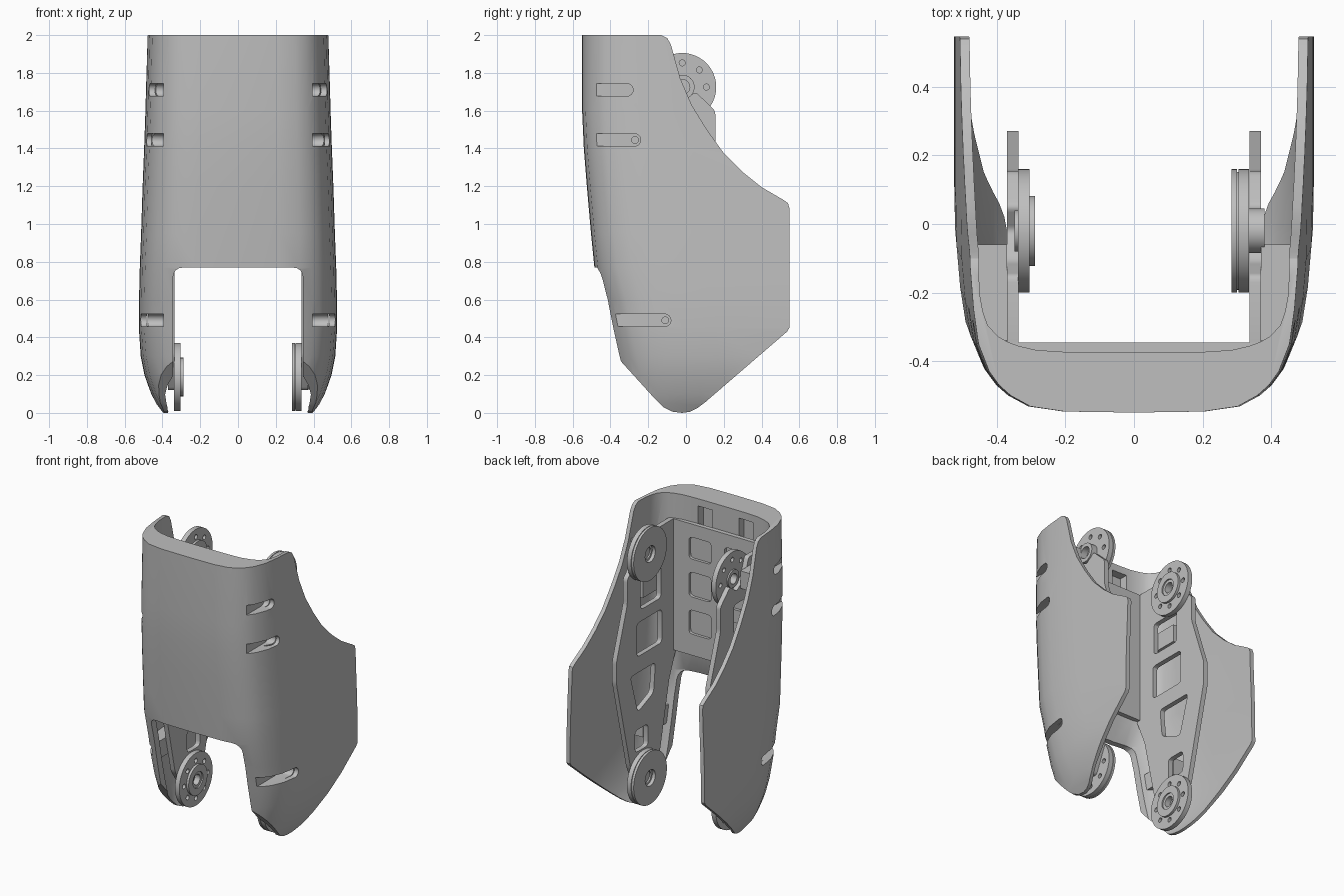
import bpy, bmesh, math
from mathutils import Vector

cube = bpy.data.objects.get("Cube")
if cube:
    bpy.data.objects.remove(cube, do_unlink=True)

grey = bpy.data.materials.new("light grey plastic")
grey.use_nodes = True
GREY = (0.52, 0.52, 0.52, 1)
grey.diffuse_color = GREY
grey.node_tree.nodes["Principled BSDF"].inputs["Base Color"].default_value = GREY


def finish(name, bm):
    """Turn a bmesh into a named object with outward normals."""
    bmesh.ops.recalc_face_normals(bm, faces=bm.faces)
    mesh = bpy.data.meshes.new(name)
    bm.to_mesh(mesh)
    bm.free()
    mesh.materials.append(grey)
    obj = bpy.data.objects.new(name, mesh)
    bpy.context.collection.objects.link(obj)
    return obj


def loft(name, rings):
    """Skin closed rings of points and cap both ends."""
    bm = bmesh.new()
    rows = [[bm.verts.new(p) for p in ring] for ring in rings]
    count = len(rows[0])
    for a, b in zip(rows, rows[1:]):
        for i in range(count):
            j = (i + 1) % count
            bm.faces.new((a[i], a[j], b[j], b[i]))
    bm.faces.new(rows[0])
    bm.faces.new(rows[-1])
    return finish(name, bm)


def prism(name, profile, lo, hi, axis="x"):
    """Extrude a flat profile along one axis."""
    place = {"x": lambda a, b, t: (t, a, b),
             "y": lambda a, b, t: (a, t, b),
             "z": lambda a, b, t: (a, b, t)}[axis]
    return loft(name, [[place(a, b, t) for a, b in profile] for t in (lo, hi)])


def rounded(points, radius, steps=4):
    """Replace the corners of a polygon with small curves."""
    pts = [Vector(p) for p in points]
    out = []
    for i, p in enumerate(pts):
        to_prev, to_next = pts[i - 1] - p, pts[(i + 1) % len(pts)] - p
        a = p + to_prev.normalized() * min(radius, to_prev.length * 0.45)
        b = p + to_next.normalized() * min(radius, to_next.length * 0.45)
        for s in range(steps + 1):
            t = s / steps
            q = a * (1 - t) ** 2 + p * 2 * t * (1 - t) + b * t * t
            out.append((q.x, q.y))
    return out


def rect(a0, a1, b0, b1):
    return [(a0, b0), (a1, b0), (a1, b1), (a0, b1)]


def circle(a, b, r, n=48):
    turn = 2 * math.pi / n
    return [(a + r * math.cos(i * turn), b + r * math.sin(i * turn)) for i in range(n)]


def combine(obj, tool, operation="DIFFERENCE"):
    """Apply a boolean and discard its tool."""
    tool.hide_render = True
    mod = obj.modifiers.new("cut", "BOOLEAN")
    mod.operation, mod.object, mod.solver = operation, tool, "EXACT"
    bpy.context.view_layer.objects.active = obj
    bpy.ops.object.modifier_apply(modifier=mod.name)
    bpy.data.objects.remove(tool, do_unlink=True)


def smooth(obj):
    bpy.ops.object.select_all(action="DESELECT")
    obj.select_set(True)
    bpy.context.view_layer.objects.active = obj
    bpy.ops.object.shade_smooth_by_angle(angle=math.radians(28))


# Shell: U-shaped section as (share of half width, distance behind the front)
BEND = [(0, 0), (0.42, 0.003), (0.63, 0.018), (0.75, 0.05), (0.82, 0.08), (0.88, 0.12),
        (0.945, 0.2), (0.975, 0.3), (0.995, 0.42), (1, 0.55)]
# Height, half width, front position
LEVELS = [(-0.02, 0.39, -0.33), (0.05, 0.435, -0.34), (0.1, 0.46, -0.345),
          (0.2, 0.495, -0.36), (0.3, 0.515, -0.38), (0.45, 0.525, -0.41),
          (0.6, 0.524, -0.44), (0.77, 0.52, -0.485), (0.95, 0.513, -0.503),
          (1.2, 0.505, -0.525), (1.4, 0.497, -0.541), (1.6, 0.49, -0.55), (2, 0.48, -0.55)]


def u_curve(width, front, squash, z):
    half = [(width * f, front + d * squash, z) for f, d in BEND] + [(width, 0.6, z)]
    return [(-x, y, z) for x, y, z in reversed(half[1:])] + half


rings = []
for z, width, front in LEVELS:
    thick = z > 0.8
    wall = 0.028 if z > 0.15 else 0.02
    inner = u_curve(width - wall, -0.375 if thick else front + 0.04, 0.4 if thick else 1, z)
    rings.append(u_curve(width, front, 1, z) + inner[::-1])
shell = loft("outer_shell", rings)

# Trim the shell to its side outline
outline = [(-0.7, 2.2), (-0.14, 2.2), (-0.13, 2), (-0.1, 1.985), (-0.08, 1.95),
           (-0.03, 1.77), (0.03, 1.63), (0.11, 1.5), (0.2, 1.375), (0.3, 1.275),
           (0.4, 1.195), (0.52, 1.125), (0.54, 1.11), (0.547, 1.085), (0.547, 0.45),
           (0.535, 0.43), (0.1, 0.055), (0.06, 0.025), (0.02, 0.006), (-0.02, 0),
           (-0.07, 0.006), (-0.12, 0.03), (-0.165, 0.075), (-0.36, 0.29), (-0.7, 0.66)]
combine(shell, prism("outline", outline, -1, 1), "INTERSECT")
notch = rounded(rect(-0.345, 0.345, -0.5, 0.77), 0.06)
combine(shell, prism("notch", notch, -1, 1, "y"))
for x0 in (0.06, -0.25):
    combine(shell, prism("pocket", rect(x0, x0 + 0.11, 1.78, 1.95), -0.43, -0.3, "y"))

# Mounting bosses with open slots: height, rounded slot end, screw
SLOTS = [(1.71, -0.28, False), (1.445, -0.24, True), (0.49, -0.08, True)]
for side in (1, -1):
    for z, y1, screw in SLOTS:
        boss = [(0.37, -0.34), (0.405, -0.34), (0.465, -0.22), (0.48, -0.06), (0.37, -0.06)]
        boss = [(side * x, y) for x, y in boss]
        combine(shell, prism("boss", boss, z - 0.06, z + 0.06, "z"), "UNION")
        end = [(y1 - 0.033 + 0.033 * math.sin(a), z - 0.033 * math.cos(a))
               for a in (math.pi * i / 12 for i in range(13))]
        slot = [(-0.6, z - 0.033)] + end + [(-0.6, z + 0.033)]
        combine(shell, prism("slot", slot, side * 0.395, side * 0.7))
        if screw:
            hole = circle(y1 - 0.03, z, 0.018, 16)
            combine(shell, prism("screw_hole", hole, side * 0.36, side * 0.42))
smooth(shell)

# Inner bracket: front panel with two columns of windows
panel = prism("bracket_front_panel", rect(-0.37, 0.37, 0.93, 1.83), -0.375, -0.345, "y")
for side in (1, -1):
    for z0, z1 in ((1.59, 1.74), (1.33, 1.5), (1.075, 1.24)):
        window = rounded(rect(0.05, 0.22, z0, z1), 0.03)
        window = [(side * x, z) for x, z in window]
        combine(panel, prism("window", window, -0.365, -0.3, "y"))
smooth(panel)

# Inner bracket: side plates with weight-saving windows
plate_outline = [(-0.375, 1.83), (-0.15, 1.83), (-0.11, 1.71), (-0.02, 1.645), (0.05, 1.7),
                 (0.155, 1.6), (0.155, 1.43), (0.272, 1.08), (0.272, 0.93), (0.12, 0.3),
                 (0.04, 0.12), (-0.08, 0.12), (-0.2, 0.3), (-0.3, 0.75), (-0.375, 0.93)]
openings = [rect(-0.21, 0.01, 1.34, 1.56), rect(-0.22, 0.05, 1.03, 1.26),
            [(-0.13, 0.72), (0.04, 0.65), (0.12, 0.92), (-0.15, 0.92)],
            rect(-0.07, 0.07, 0.38, 0.53)]
for side, label in ((1, "left"), (-1, "right")):
    plate = prism(label + "_bracket_plate", rounded(plate_outline, 0.02), side * 0.337, side * 0.37)
    for opening in openings:
        combine(plate, prism("opening", rounded(opening, 0.03), side * 0.3, side * 0.4))
    smooth(plate)


# Joint discs: stacked rings, the flange carrying a circle of bolt holes
def ring(name, z, x0, x1, outer, bore, bolts=False):
    y = -0.02
    disc = prism(name, circle(y, z, outer, 64), x0, x1)
    combine(disc, prism("bore", circle(y, z, bore, 32), x0 - 0.1, x1 + 0.1))
    if bolts:
        for hy, hz in circle(y, z, 0.128, 8):
            combine(disc, prism("bolt_hole", circle(hy, hz, 0.016, 14), x0 - 0.1, x1 + 0.1))
    smooth(disc)


for z, label in ((1.725, "upper"), (0.19, "lower")):
    left, right = label + "_left_", label + "_right_"
    ring(left + "backing_disc", z, 0.285, 0.301, 0.18, 0.055)
    ring(left + "groove", z, 0.301, 0.305, 0.172, 0.055)
    ring(left + "flange", z, 0.305, 0.336, 0.18, 0.055, True)
    ring(left + "hub", z, 0.308, 0.38, 0.065, 0.04)
    smooth(prism(left + "bore_web", circle(-0.02, z, 0.042, 32), 0.318, 0.332))
    ring(right + "flange", z, -0.338, -0.305, 0.18, 0.055, True)
    ring(right + "cap", z, -0.305, -0.289, 0.102, 0.055)
    ring(right + "hub", z, -0.348, -0.298, 0.06, 0.035)
